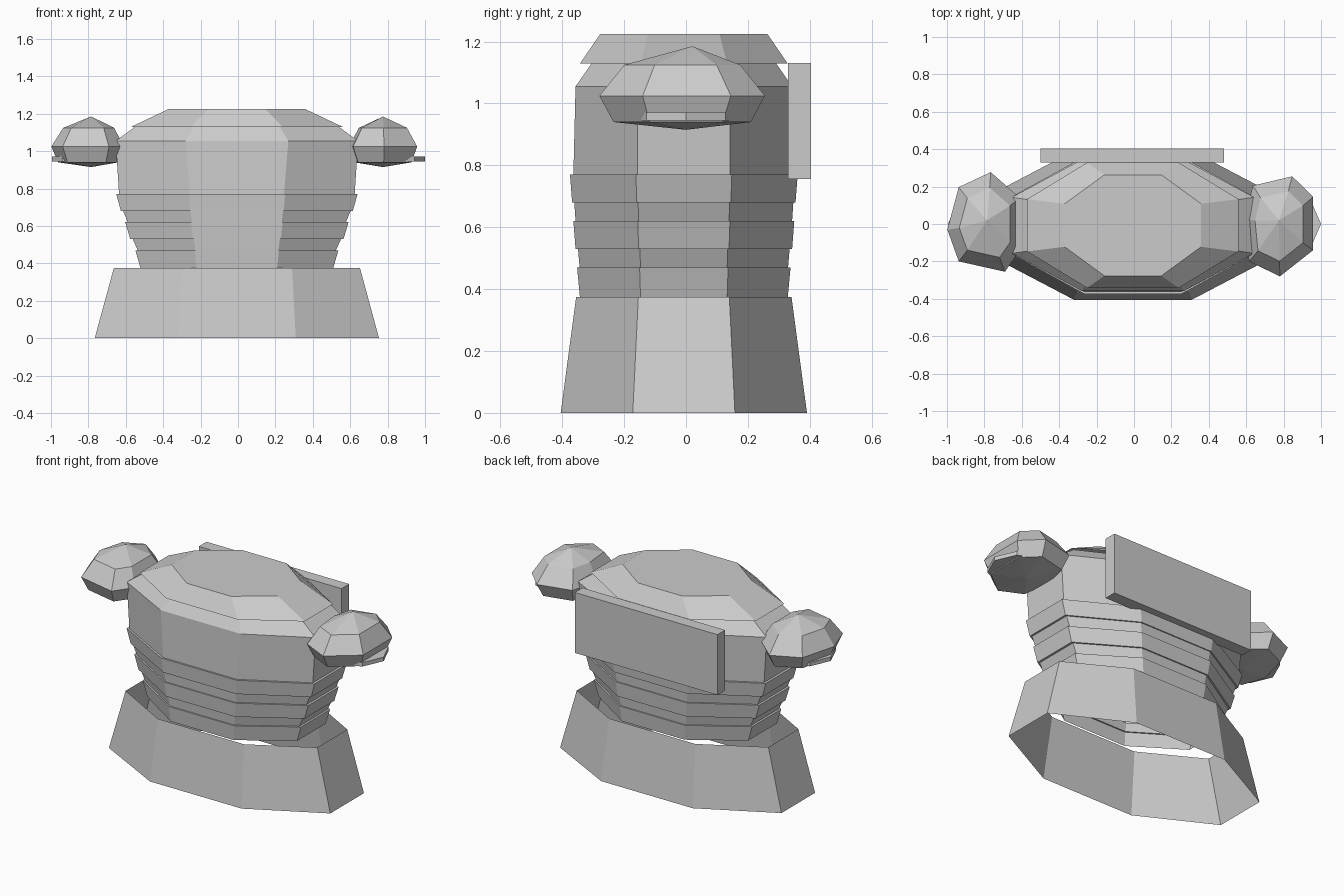
import bpy, bmesh, math

if "Cube" in bpy.data.objects:
    bpy.data.objects.remove(bpy.data.objects["Cube"])


def finish(name, bm):
    bmesh.ops.recalc_face_normals(bm, faces=bm.faces)
    me = bpy.data.meshes.new(name)
    bm.to_mesh(me)
    bm.free()
    ob = bpy.data.objects.new(name, me)
    bpy.context.collection.objects.link(ob)
    return ob


def bridge(bm, a, b):
    n = len(a)
    for i in range(n):
        j = (i + 1) % n
        bm.faces.new((a[i], a[j], b[j], b[i]))


def octagon(z, X, Y, cx, cy):
    """Elongated octagon: half sizes X, Y and half lengths of its flats cx, cy."""
    pts = [(cx, -Y), (X, -cy), (X, cy), (cx, Y), (-cx, Y), (-X, cy), (-X, -cy), (-cx, -Y)]
    return [(x - 0.006, y - 0.007, z) for x, y in pts]


def loft(name, sections, cap_top=False):
    bm = bmesh.new()
    rings = [[bm.verts.new(p) for p in octagon(*s)] for s in sections]
    for a, b in zip(rings, rings[1:]):
        bridge(bm, a, b)
    if cap_top:
        bm.faces.new(rings[-1])
    return finish(name, bm)


# Open flared skirt
loft("skirt", [(0, 0.76, 0.398, 0.315, 0.165), (0.375, 0.658, 0.348, 0.295, 0.147)])

# Waist with three stepped bands
loft("waist", [
    (0.375, 0.515, 0.336, 0.215, 0.140),
    (0.47, 0.543, 0.345, 0.225, 0.143),
    (0.47, 0.530, 0.337, 0.222, 0.140),
    (0.53, 0.557, 0.342, 0.230, 0.142),
    (0.53, 0.570, 0.350, 0.235, 0.146),
    (0.62, 0.597, 0.357, 0.245, 0.149),
    (0.62, 0.583, 0.350, 0.240, 0.146),
    (0.68, 0.608, 0.354, 0.247, 0.148),
    (0.68, 0.620, 0.361, 0.250, 0.152),
    (0.77, 0.645, 0.368, 0.258, 0.155),
    (0.77, 0.630, 0.357, 0.252, 0.150),
])

# Chest with sloped upper edge
loft("chest", [
    (0.77, 0.630, 0.357, 0.252, 0.150),
    (1.055, 0.648, 0.350, 0.275, 0.150),
    (1.13, 0.545, 0.298, 0.230, 0.135),
])

# Closed collar cap
loft("collar", [(1.13, 0.565, 0.335, 0.245, 0.140), (1.225, 0.365, 0.270, 0.152, 0.115)], True)


# Back plate
bm = bmesh.new()
bmesh.ops.create_cube(bm, size=1)
for v in bm.verts:
    v.co = (-0.01 + 0.98 * v.co.x, 0.367 + 0.075 * v.co.y, 0.943 + 0.375 * v.co.z)
finish("back_plate", bm)


def shoulder_pad(name, outline, cx, cy):
    """Faceted dome pad with a seven-sided outline and a shallow underside."""
    bm = bmesh.new()
    rings = []
    for z, k in ((0.94, 0.83), (1.025, 1.0), (1.125, 0.70)):
        rings.append([bm.verts.new((cx + (x - cx) * k, cy + (y - cy) * k, z)) for x, y in outline])
    for a, b in zip(rings, rings[1:]):
        bridge(bm, a, b)
    for ring, z, y in ((rings[0], 0.915, 0.0), (rings[-1], 1.185, 0.02)):
        pole = bm.verts.new((cx, y, z))
        for i in range(len(ring)):
            bm.faces.new((ring[i], ring[(i + 1) % len(ring)], pole))
    finish(name, bm)


shoulder_pad("right_shoulder_pad", [(0.78, -0.28), (0.958, -0.14), (0.958, 0.145), (0.846, 0.255),
                                    (0.635, 0.205), (0.592, 0.03), (0.615, -0.2)], 0.775, -0.01)
shoulder_pad("left_shoulder_pad", [(-0.69, -0.255), (-0.61, -0.14), (-0.61, 0.14), (-0.766, 0.277),
                                   (-0.937, 0.197), (-0.998, -0.03), (-0.937, -0.2)], -0.785, 0.0)

# Thin discs under the shoulder pads
for side, x in (("right", 0.81), ("left", -0.805)):
    bm = bmesh.new()
    bmesh.ops.create_cone(bm, cap_ends=True, segments=8, radius1=1, radius2=1, depth=0.025)
    for v in bm.verts:
        a = math.atan2(v.co.y, v.co.x)
        v.co = (x + 0.19 * math.cos(a), 0.18 * math.sin(a), 0.958 + v.co.z)
    finish(side + "_shoulder_disc", bm)
